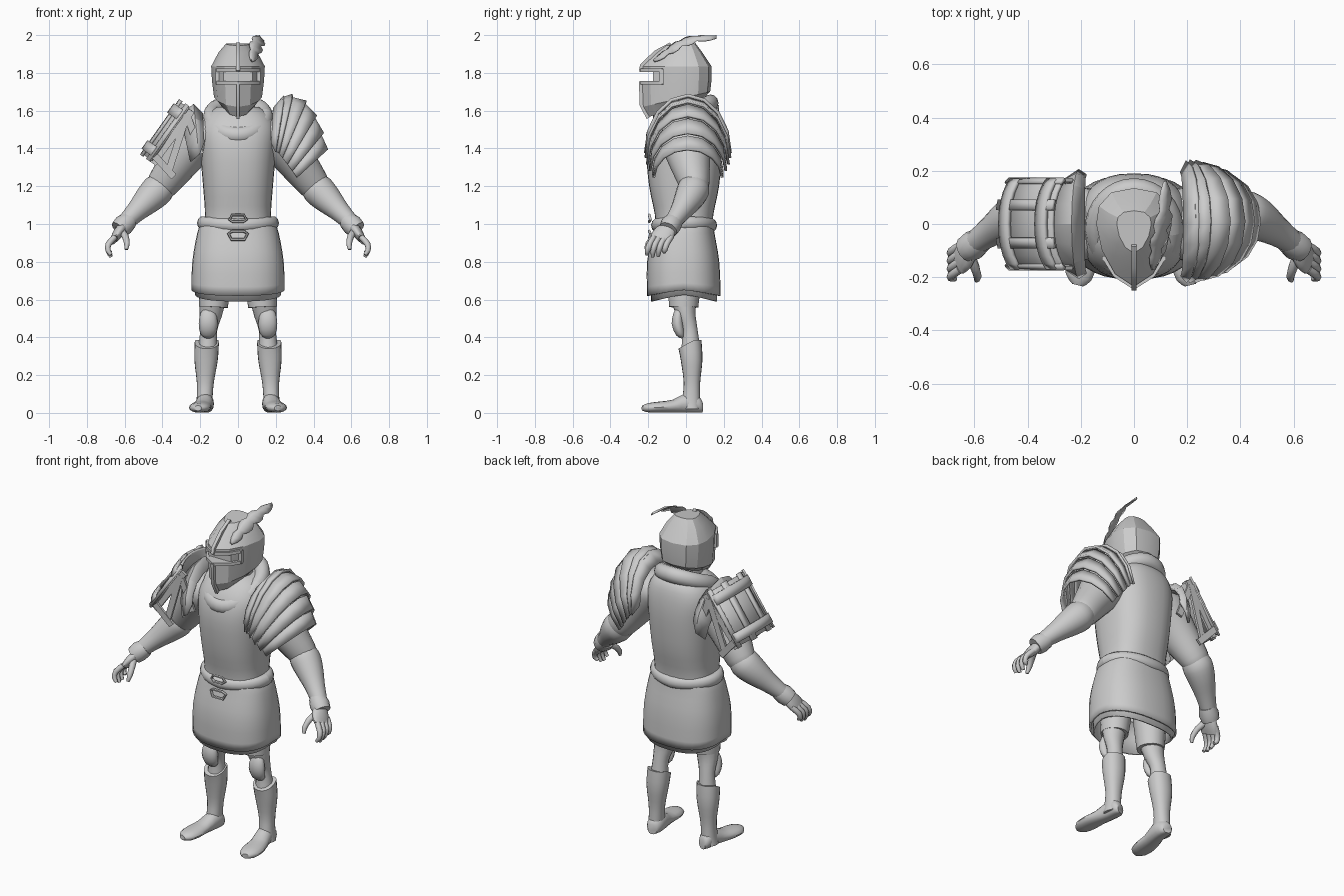
import bpy, bmesh, math
from mathutils import Vector as V

if "Cube" in bpy.data.objects:
    bpy.data.objects.remove(bpy.data.objects["Cube"])

def loft(name, rings, closed=True, cap=True, sub=0, thick=0, angle=40):
    """Skin a list of point rings; sub adds Catmull-Rom in-between rings."""
    R = [[V(p) for p in r] for r in rings]
    if sub:
        out, m = [], len(R) - 1
        for i in range(m):
            a, b, c, d = R[max(i-1, 0)], R[i], R[i+1], R[min(i+2, m)]
            for k in range(sub + 1):
                t = k / (sub + 1)
                out.append([0.5*(2*q + (s-p)*t + (2*p-5*q+4*s-u)*t*t + (3*q-p-3*s+u)*t**3)
                            for p, q, s, u in zip(a, b, c, d)])
        R = out + [R[-1]]
    bm = bmesh.new()
    vs = [[bm.verts.new(p) for p in r] for r in R]
    n = len(vs[0])
    for a, b in zip(vs, vs[1:]):
        for j in range(n if closed else n - 1):
            k = (j + 1) % n
            bm.faces.new((a[j], a[k], b[k], b[j]))
    if closed and cap:
        bm.faces.new(vs[0])
        bm.faces.new(vs[-1])
    bmesh.ops.recalc_face_normals(bm, faces=bm.faces)
    me = bpy.data.meshes.new(name)
    bm.to_mesh(me)
    bm.free()
    ob = bpy.data.objects.new(name, me)
    bpy.context.collection.objects.link(ob)
    if thick:
        md = ob.modifiers.new("thickness", 'SOLIDIFY')
        md.thickness, md.offset = thick, 0
    bpy.ops.object.select_all(action='DESELECT')
    ob.select_set(True)
    bpy.context.view_layer.objects.active = ob
    bpy.ops.object.shade_smooth_by_angle(angle=math.radians(angle))
    return ob

def tube(name, pts, rad, n=14, sub=0, ref=(0, 1, 0), loop=False, angle=50):
    """Tube along a path; radius is a number or (across, along-ref) pair per point."""
    P = [V(p) for p in pts]
    m, rings = len(P), []
    rad = rad if isinstance(rad, list) else [rad] * m
    for i, p in enumerate(P):
        t = (P[(i+1) % m] - P[i-1]) if loop else P[min(i+1, m-1)] - P[max(i-1, 0)]
        a = t.cross(V(ref)).normalized()
        b = a.cross(t).normalized()
        ra, rb = rad[i] if isinstance(rad[i], tuple) else (rad[i], rad[i])
        off = math.pi/4 if n == 4 else 0
        rings.append([p + a*ra*math.cos(off+2*math.pi*j/n) + b*rb*math.sin(off+2*math.pi*j/n) for j in range(n)])
    if loop:
        rings.append(rings[0])
    return loft(name, rings, cap=not loop, sub=sub, angle=angle)

def oval(z, hx, y0, y1, n=32, p=2.5, dip=0):
    """Superellipse ring; dip lowers the front and back middle."""
    out = []
    for j in range(n):
        a = 2*math.pi*j/n
        c, s = math.cos(a), math.sin(a)
        out.append((hx*math.copysign(abs(c)**(2/p), c),
                    (y0+y1)/2 + (y1-y0)/2*math.copysign(abs(s)**(2/p), s), z - dip*abs(s)))
    return out

def arch(base, crown, w, n=9, yc=0.0):
    """Half-hoop over the arm from front to back, given its base and crown in xz."""
    return [(base[0]+(crown[0]-base[0])*math.sin(a), yc-w*math.cos(a), base[1]+(crown[1]-base[1])*math.sin(a))
            for a in (math.pi*j/(n-1) for j in range(n))]

# Torso, neck, skirt and belt
loft("torso", [oval(*s) for s in [(0.95, .19, -.16, .14), (1.05, .175, -.165, .145), (1.2, .185, -.195, .175),
     (1.38, .20, -.21, .19), (1.5, .205, -.19, .185), (1.58, .17, -.14, .165), (1.62, .11, -.09, .13)]], sub=2)
tube("neck", [(0, 0, 1.5), (0, -.02, 1.75)], .09)
loft("skirt", [oval(1.0, .19, -.16, .14), oval(.95, .21, -.17, .145), oval(.8, .236, -.20, .17),
     oval(.65, .24, -.20, .178, dip=.03)], cap=False, sub=2, thick=.012)
loft("under_skirt", [oval(.8, .222, -.185, .16), oval(.625, .222, -.18, .16, dip=.035)], cap=False, thick=.01)
tube("belt", [(.187*math.cos(a), -.01+.145*math.sin(a), .993+.012*abs(math.cos(a))) for a in
     (2*math.pi*i/32 for i in range(32))], [(.03, .036)]*32, ref=(0, 0, 1), loop=True, n=10)
for nm, z, w, h in (("buckle_upper", 1.03, .045, .018), ("buckle_lower", .94, .05, -.022)):
    tube(nm, [(-w, -.188, z-h*.4), (-w*.7, -.195, z+h), (w*.7, -.195, z+h), (w, -.188, z-h*.4),
              (w*.6, -.195, z-h), (-w*.6, -.195, z-h)], .008, n=6, ref=(0, 1, 0), loop=True)

# Rolled collar, low at the chest and high at the nape
tube("collar", [(.143*math.cos(a), -.02+.15*math.sin(a), 1.57+.085*math.sin(a)-.015*abs(math.sin(a))) for a in
     (2*math.pi*i/32 for i in range(32))], [(.042, .046)]*32, ref=(0, 0, 1), loop=True, n=12)

# Helmet: keel-fronted shell with flat crown
def keel(zf, zb, w, f, b):
    half = [(0, f), (.5, f*.8), (.85, f*.42), (1, 0), (.93, b*.5), (.6, b*.88), (0, b)]
    full = half + [(-x, y) for x, y in half[-2:0:-1]]
    return [(x*w, y, zf+(zb-zf)*(y-f)/(b-f)) for x, y in full]
helmet = loft("helmet", [keel(1.565, 1.675, .085, -.20, .10), keel(1.62, 1.70, .127, -.232, .128),
     keel(1.76, 1.76, .138, -.235, .135), keel(1.835, 1.835, .142, -.235, .135),
     keel(1.905, 1.91, .103, -.16, .085), keel(1.945, 1.957, .065, -.11, .05)], angle=25)
bpy.ops.mesh.primitive_cube_add(size=1, location=(0, -.24, 1.78))
cutter = bpy.context.object
cutter.name, cutter.dimensions, cutter.hide_render = "slot_cutter", (.2, .13, .05), True
cutter.hide_set(True)
cut = helmet.modifiers.new("slot", 'BOOLEAN')
cut.object, cut.operation, cut.solver = cutter, 'DIFFERENCE', 'EXACT'
for nm, z in (("slot_rim_upper", 1.813), ("slot_rim_lower", 1.748)):
    tube(nm, [(-.112, -.125, z), (-.07, -.192, z), (0, -.238, z), (.07, -.192, z), (.112, -.125, z)],
         .013, n=4, ref=(0, 0, 1), angle=30)
for s in (-1, 1):
    tube("slot_rim_side", [(s*.11, -.13, 1.742), (s*.11, -.13, 1.82)], .014, n=4)
tube("helmet_ridge_upper", [(0, -.08, 1.952), (0, -.16, 1.91), (0, -.234, 1.84), (0, -.24, 1.81)], .014, n=4, ref=(1, 0, 0))
tube("helmet_ridge_lower", [(0, -.24, 1.75), (0, -.236, 1.63), (0, -.20, 1.56)], .013, n=4, ref=(1, 0, 0))

# Feather plume with a notched edge
quill = [V(p) for p in ((.07, -.17, 1.86), (.08, -.1, 1.91), (.095, -.03, 1.955), (.11, .05, 1.98), (.115, .16, 1.985))]
left, mid, right = [], [], []
for i in range(13):
    t = i/12*4
    k = min(int(t), 3)
    p = quill[k].lerp(quill[k+1], t-k)
    w = (.010 + .036*math.sin(math.pi*i/12)**.7) * (1 if i % 3 else .6)
    left.append(p + V((-.6, -.1, .5))*w)
    mid.append(p + V((0, 0, .012)))
    right.append(p + V((.9, .25, -.45))*w)
loft("feather", [left, mid, right], closed=False, thick=.005)

for s, side in ((1, "left"), (-1, "right")):
    def X(pts):
        return [(s*p[0],) + tuple(p[1:]) for p in pts]
    # Arm, cuff and hand
    tube("upper_arm_"+side, X([(.15, .0, 1.47), (.22, .0, 1.45), (.31, .02, 1.33), (.40, .045, 1.21), (.425, .045, 1.18)]),
         [(.10, .13), (.125, .14), (.105, .11), (.085, .08), (.07, .065)], sub=2, n=18)
    tube("forearm_"+side, X([(.38, .05, 1.225), (.42, .04, 1.185), (.47, .015, 1.135), (.54, -.03, 1.065), (.61, -.08, .995)]),
         [.065, .085, .078, .056, .042], sub=2, n=18)
    tube("cuff_"+side, X([(.575, -.06, 1.02), (.605, -.08, .995), (.63, -.095, .97)]), [.047, .056, .05], n=14)
    tube("palm_"+side, X([(.61, -.085, .985), (.635, -.115, .95), (.66, -.14, .915)]), [(.028, .04), (.028, .058), (.018, .055)], sub=1)
    for i in range(4):
        y, d = -.185+.03*i, (.012, 0, .004, .025)[i]
        tube("finger_%d_%s" % (i+1, side), X([(.653, y+.015, .93), (.686, y-.008, .893), (.688, y-.018, .86), (.672, y-.022, .825+d)]),
             [.016, .016, .014, .009], n=8, sub=1)
    tube("thumb_"+side, X([(.62, -.11, .965), (.597, -.165, .935), (.588, -.2, .895), (.592, -.212, .865)]), [.02, .018, .015, .009], n=8, sub=1)
    # Leg: breeches, shin, knee pad, greave and foot
    tube("breeches_"+side, X([(.11, -.01, .8), (.125, -.01, .66), (.13, -.012, .56)]), [(.09, .09), (.085, .088), (.076, .078)], n=18)
    tube("thigh_"+side, X([(.135, -.01, .6), (.145, 0, .52), (.155, .02, .44), (.16, .025, .35)]),
         [(.07, .07), (.06, .052), (.045, .042), (.05, .05)], sub=2)
    tube("knee_pad_"+side, X([(.155, -.035, .55), (.157, -.04, .53), (.158, -.045, .475), (.158, -.03, .42), (.158, -.015, .40)]),
         [(.02, .014), (.04, .025), (.05, .032), (.042, .025), (.02, .01)], sub=1)
    gr = [oval(z, hx, y0, y1, n=20, p=2.2) for z, hx, y0, y1 in
          [(.385, .064, -.04, .082), (.28, .062, -.028, .087), (.16, .045, -.012, .075), (.07, .042, -.02, .075), (.02, .044, -.02, .075)]]
    gr[0] = [(x, y, z-.045*max(0, .04-y)/.08) for x, y, z in gr[0]]
    loft("greave_"+side, [X([(x+.165+.004*i, y, z) for x, y, z in r]) for i, r in enumerate(gr)], sub=2)
    foot = [(.168, .085, .03, .03), (.17, .06, .045, .05), (.175, 0, .05, .055), (.19, -.07, .035, .035),
            (.20, -.14, .03, .030), (.208, -.20, .027, .025), (.212, -.23, .025, .014)]
    hw = (.025, .042, .045, .050, .058, .048, .02)
    loft("foot_"+side, [X([(x+w*math.cos(a), y+.25*w*math.cos(a), max(.003, zc+h*math.sin(a))) for a in
         (2*math.pi*j/16 for j in range(16))]) for (x, y, zc, h), w in zip(foot, hw)], sub=1)

# Left shoulder: overlapping curved plates
crown = [(.235, 1.665), (.285, 1.665), (.355, 1.63), (.405, 1.555), (.438, 1.465), (.458, 1.38)]
base = [(.185, 1.42), (.215, 1.375), (.235, 1.35), (.262, 1.315), (.288, 1.28), (.312, 1.245)]
width = [.19, .222, .218, .21, .195, .175]
for i in range(5):
    b, c = V(base[i+1]), V(crown[i+1])
    flare = (c-b).normalized()*.018
    loft("shoulder_plate_%d" % (i+1), [arch(base[i], crown[i], width[i]-.012, yc=.01),
         arch(b, c+flare, width[i+1]+.006, yc=.01)], closed=False, thick=.014, angle=25)
loft("shoulder_rim", [arch((.178, 1.43), (.19, 1.61), .19), arch((.20, 1.38), (.245, 1.675), .225, yc=.01)], closed=False, thick=.014, angle=25)

# Right shoulder: inner cap and a shallow barrel plate with hoops and straps
loft("right_shoulder_cap", [arch((-.18, 1.43), (-.19, 1.58), .18), arch((-.205, 1.37), (-.235, 1.63), .20),
     arch((-.25, 1.33), (-.30, 1.57), .17)], closed=False, thick=.014, angle=25)
U, N = V((-.577, 0, -.816)), V((-.816, 0, .577))   # along the arm, and outward
O = V((-.305, 0, 1.645))
def barrel(t, lift=0, a0=-1, a1=1, n=11):
    return [O + U*t + V((0, .165*math.sin(a*1.2)/math.sin(1.2), 0)) + N*(lift + .085*(math.cos(a*1.2)-1))
            for a in (a0+(a1-a0)*j/(n-1) for j in range(n))]
loft("barrel_plate", [barrel(0), barrel(.34)], closed=False, thick=.014)
for nm, t0, t1 in (("barrel_hoop_upper", .025, .085), ("barrel_hoop_lower", .265, .32)):
    loft(nm, [barrel(t0, .016), barrel(t1, .016)], closed=False, thick=.02)
for i, a in enumerate((-.96, -.35, .35, .96)):
    loft("barrel_slat_%d" % (i+1), [barrel(-.01, .012, a-.1, a+.1, 3), barrel(.35, .012, a-.1, a+.1, 3)], closed=False, thick=.014)
for s in (-1, 1):
    y = s*.165
    for i, (p, q) in enumerate((((-.27, 1.58), (-.20, 1.37)), ((-.27, 1.58), (-.37, 1.27)), ((-.44, 1.36), (-.34, 1.25)), ((-.245, 1.60), (-.45, 1.32)))):
        tube("barrel_strap_%d" % (i+1), [(p[0], y, p[1]), (q[0], y*.9, q[1])], [(.026, .010)]*2, n=4)
